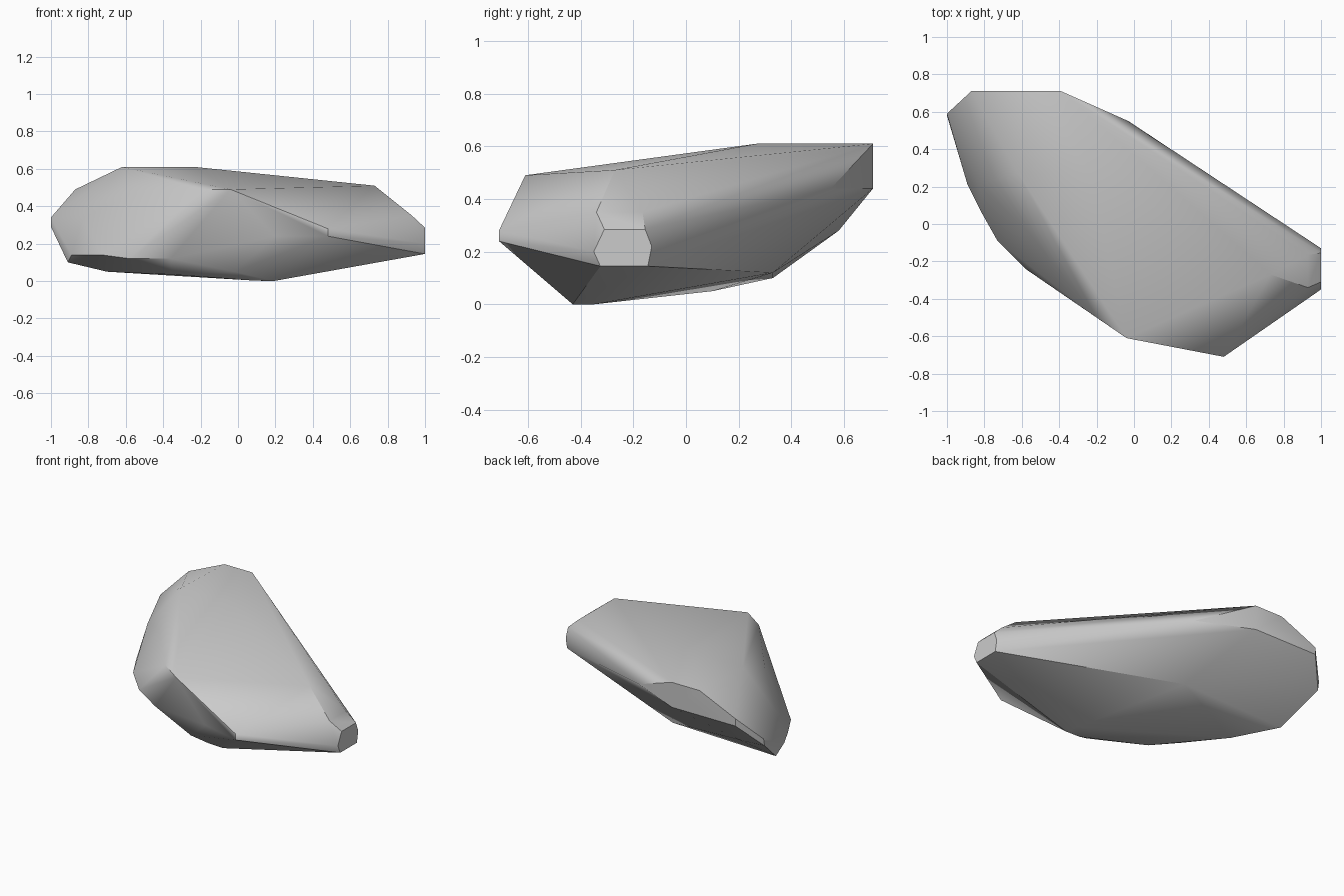
import bpy, bmesh

# Faceted boulder: the convex hull of its corner points, grouped by region
crown = [(-.62, .27, .61), (-.23, .27, .61), (-.39, .71, .61), (-.60, .71, .61),
         (-.56, -.05, .47), (-.20, -.50, .49), (-.04, -.61, .49), (.73, -.27, .51)]
right_tip = [(.93, -.34, .35), (.93, -.165, .35),
             (1, -.31, .285), (1, -.155, .285), (1, -.13, .22),
             (1, -.145, .145), (1, -.325, .145), (1, -.35, .20)]
front_edge = [(.48, -.71, .28), (.48, -.71, .24), (.44, -.70, .25), (.20, -.64, .24)]
back_left = [(-.87, .71, .49), (-.87, .71, .44), (-.39, .71, .44), (-.03, .55, .44),
             (-1, .59, .34), (-1, .58, .29), (-.81, .58, .28), (-.83, .21, .335)]
lower_rim = [(-.91, .33, .10), (-.89, .21, .14), (-.82, .07, .14), (-.73, -.09, .14),
             (-.58, -.24, .12), (-.36, -.38, .12), (-.02, -.48, .05), (-.13, .33, .12)]
underside = [(-.70, .10, .05), (-.62, .05, .05), (-.35, -.28, .035),
             (.19, -.43, 0), (.08, -.43, .003), (.17, -.35, 0)]

bm = bmesh.new()
for p in crown + right_tip + front_edge + back_left + lower_rim + underside:
    bm.verts.new(p)
bmesh.ops.convex_hull(bm, input=bm.verts)
loose = [v for v in bm.verts if not v.link_faces]
bmesh.ops.delete(bm, geom=loose, context='VERTS')
bmesh.ops.recalc_face_normals(bm, faces=bm.faces)

mesh = bpy.data.meshes.new("boulder")
bm.to_mesh(mesh)
bm.free()
rock = bpy.data.objects.new("boulder", mesh)
bpy.context.collection.objects.link(rock)

# Soft shading on shallow facets, crisp breaks on the steep ones
bpy.context.view_layer.objects.active = rock
rock.select_set(True)
bpy.ops.object.shade_smooth_by_angle(angle=0.52)
